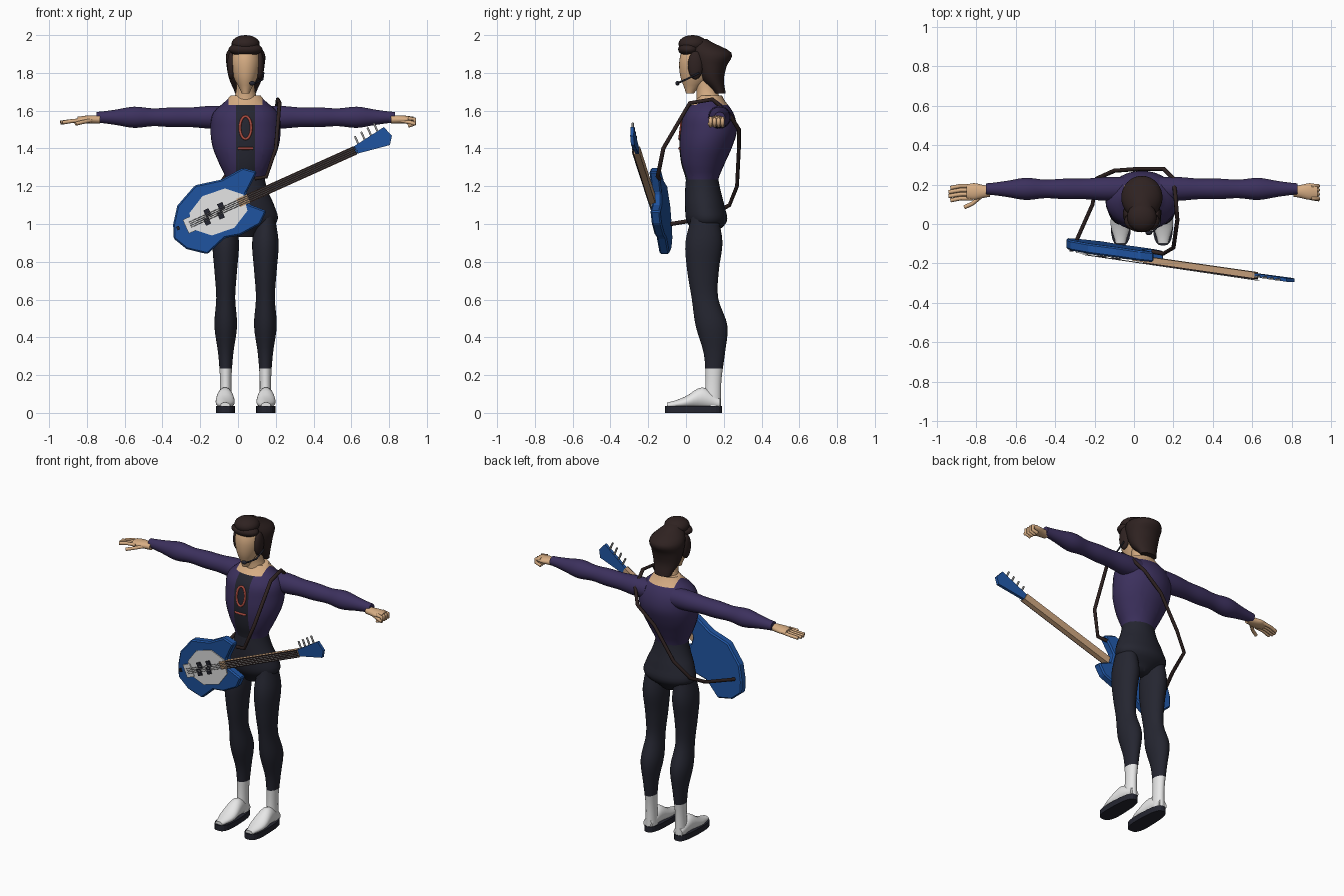
import bpy, bmesh
from math import sin, cos, pi, copysign
from mathutils import Vector

if "Cube" in bpy.data.objects:
    bpy.data.objects.remove(bpy.data.objects["Cube"])

MIDDLE = 0.04  # the figure stands a little off centre


def material(name, red, green, blue):
    colour = (red, green, blue, 1)
    mat = bpy.data.materials.new(name)
    mat.use_nodes = True
    mat.diffuse_color = colour
    mat.node_tree.nodes["Principled BSDF"].inputs["Base Color"].default_value = colour
    return mat


PURPLE = material("purple cloth", 0.045, 0.03, 0.11)
BLACK = material("black cloth", 0.018, 0.019, 0.03)
SKIN = material("skin", 0.68, 0.42, 0.23)
WHITE = material("white", 0.8, 0.8, 0.8)
BROWN = material("dark brown", 0.028, 0.016, 0.015)
BLUE = material("blue lacquer", 0.014, 0.09, 0.36)
RED = material("red print", 0.4, 0.07, 0.05)
WOOD = material("neck wood", 0.55, 0.34, 0.19)
GREY = material("grey metal", 0.33, 0.33, 0.33)


def finish(name, bm, materials, smooth=True, rule=None):
    bmesh.ops.recalc_face_normals(bm, faces=bm.faces)
    if rule:
        for face in bm.faces:
            face.material_index = rule(face.calc_center_median())
    mesh = bpy.data.meshes.new(name)
    bm.to_mesh(mesh)
    bm.free()
    obj = bpy.data.objects.new(name, mesh)
    bpy.context.collection.objects.link(obj)
    for mat in materials:
        mesh.materials.append(mat)
    if smooth:
        bpy.ops.object.select_all(action="DESELECT")
        obj.select_set(True)
        bpy.context.view_layer.objects.active = obj
        bpy.ops.object.shade_smooth_by_angle(angle=0.9)
    return obj


def bridge(bm, lower, upper):
    for i in range(len(lower)):
        bm.faces.new((lower[i - 1], lower[i], upper[i], upper[i - 1]))


def blend(column, i, t):
    """Smooth value a fraction t after station i."""
    last = len(column) - 1
    before, here, there, after = (column[min(max(i + step, 0), last)] for step in (-1, 0, 1, 2))
    ease = t * t * (3 - 2 * t)
    leave, arrive = (there - before) / 2, (after - here) / 2
    return here + ease * (there - here) + t * (1 - t) * ((1 - t) * leave - t * arrive) \
        - ease * 0 * here


def loft(name, span, centre_u, half_u, centre_v, half_v, materials,
         axis="z", sides=32, rule=None, cuts=()):
    """Skin ellipses at evenly spaced stations along an axis."""
    gaps = len(half_u) - 1
    columns = [c if isinstance(c, list) else [c] * len(half_u)
               for c in (centre_u, half_u, centre_v, half_v)]
    bm = bmesh.new()
    loops = []
    steps = [(i, t / 4) for i in range(gaps) for t in range(4)] + [(gaps, 0)]
    for i, t in steps:
        place = span[0] + (span[1] - span[0]) * (i + t) / gaps
        cu, ru, cv, rv = (blend(column, i, t) for column in columns)
        loop = []
        for j in range(sides):
            angle = 2 * pi * j / sides
            u, v = cu + ru * cos(angle), cv + rv * sin(angle)
            point = {"x": (place, u, v), "y": (u, place, v), "z": (u, v, place)}[axis]
            loop.append(bm.verts.new(point))
        if loops:
            bridge(bm, loops[-1], loop)
        loops.append(loop)
    bm.faces.new(loops[0])
    bm.faces.new(loops[-1])
    for point, normal in cuts:
        bmesh.ops.bisect_plane(bm, geom=bm.verts[:] + bm.edges[:] + bm.faces[:],
                               plane_co=point, plane_no=normal)
    return finish(name, bm, materials, rule=rule)


def prism(name, outline, offset, mat):
    bm = bmesh.new()
    near = [bm.verts.new(p) for p in outline]
    far = [bm.verts.new(Vector(p) + Vector(offset)) for p in outline]
    bridge(bm, near, far)
    bm.faces.new(near)
    bm.faces.new(far)
    return finish(name, bm, [mat], smooth=False)


def wire(name, paths, radius, mat, cyclic=False, roundness=2):
    curve = bpy.data.curves.new(name, "CURVE")
    curve.dimensions = "3D"
    curve.bevel_depth = radius
    curve.bevel_resolution = roundness
    curve.use_fill_caps = True
    for path in paths:
        spline = curve.splines.new("POLY")
        spline.points.add(len(path) - 1)
        for point, place in zip(spline.points, path):
            point.co = (*place, 1)
        spline.use_cyclic_u = cyclic
    curve.materials.append(mat)
    bpy.context.collection.objects.link(bpy.data.objects.new(name, curve))


def ball(name, place, size, mat):
    bm = bmesh.new()
    bmesh.ops.create_uvsphere(bm, u_segments=20, v_segments=12, radius=1)
    bmesh.ops.scale(bm, vec=size, verts=bm.verts)
    bmesh.ops.translate(bm, vec=place, verts=bm.verts)
    finish(name, bm, [mat])


# Jacket with open front, shirt strip and bare neckline
STRIP, COLLAR, NECKLINE = 0.05, 0.09, 1.63


def jacket_rule(point):
    aside = abs(point.x - MIDDLE)
    if point.z > NECKLINE and aside < COLLAR:
        return 2
    return int(aside < STRIP and point.y < 0.1)


jacket = loft("jacket", (1.23, 1.68), MIDDLE, [0.1, 0.14, 0.175, 0.185, 0.17, 0.08],
              [0.085, 0.09, 0.105, 0.12, 0.12, 0.13], [0.085, 0.115, 0.14, 0.15, 0.13, 0.06],
              [PURPLE, BLACK, SKIN], rule=jacket_rule,
              cuts=[((MIDDLE + aside, 0, 0), (1, 0, 0)) for aside in (-COLLAR, -STRIP, STRIP, COLLAR)]
              + [((0, 0, NECKLINE), (0, 0, 1))])

# Shirt print hugging the chest
bpy.context.view_layer.update()


def on_chest(aside, height):
    return jacket.ray_cast((MIDDLE + aside, -1, height), (0, 1, 0))[1]


turn = [2 * pi * i / 24 for i in range(24)]
wire("shirt_ring", [[on_chest(0.03 * cos(a), 1.51 + 0.06 * sin(a)) for a in turn]],
     0.007, RED, cyclic=True)
wire("shirt_bar", [[on_chest(aside, 1.4) for aside in (-0.04, 0, 0.04)]], 0.007, RED)

# Trouser hips
loft("hips", (1.25, 0.93), MIDDLE, [0.1, 0.12, 0.155, 0.165, 0.05],
     [0.085, 0.09, 0.1, 0.11, 0.1], [0.085, 0.095, 0.105, 0.105, 0.04], [BLACK])

for s, side in ((1, "left"), (-1, "right")):
    # Leg with boot shaft, deeper than it is wide
    girth = [0.05, 0.07, 0.06, 0.05, 0.06, 0.04, 0.03, 0.033]
    hem = 0.235
    loft(side + "_leg", (1.05, 0.02), MIDDLE + s * 0.105, girth,
         [0.1, 0.095, 0.09, 0.1, 0.135, 0.15, 0.145, 0.14], [1.4 * g for g in girth],
         [BLACK, WHITE], rule=lambda point: int(point.z < hem), cuts=[((0, 0, hem), (0, 0, 1))])
    # Shoe on a flat sole
    loft(side + "_shoe", (0.18, -0.1), MIDDLE + s * 0.108, [0.03, 0.042, 0.05, 0.025],
         [0.05, 0.08, 0.055, 0.04], [0.03, 0.055, 0.03, 0.015], [WHITE], axis="y")
    sole = []
    for a in turn:
        across, length = (copysign(abs(f(a)) ** 0.7, f(a)) for f in (sin, cos))
        sole.append((MIDDLE + s * 0.107 + (0.05 - 0.005 * length) * across, 0.04 + 0.15 * length, 0))
    prism(side + "_sole", sole, (0, 0, 0.036), BLACK)
    # Sleeve and palm
    sleeve = [0.06, 0.06, 0.052, 0.052, 0.047, 0.056, 0.04, 0.028]
    loft(side + "_sleeve", [MIDDLE + s * x for x in (0.09, 0.79)], 0.178, sleeve,
         1.565, sleeve, [PURPLE], axis="x")
    loft(side + "_palm", [MIDDLE + s * x for x in (0.77, 0.89)], 0.165, [0.027, 0.034, 0.042, 0.036],
         1.553, [0.022, 0.022, 0.02, 0.015], [SKIN], axis="x")
    # The left hand is closed, the right one open
    fingers = []
    for i in range(4):
        y = 0.13 + 0.021 * i
        if s > 0:
            fingers.append([(0.86, y, 1.56), (0.895, y, 1.555), (0.895, y, 1.53), (0.86, y, 1.52)])
        else:
            tip = 0.985 - 0.01 * abs(i - 1.5)
            fingers.append([(0.86, y, 1.55), (0.92, y, 1.545), (tip, y - 0.01, 1.537)])
    spread = 0.02 if s > 0 else 0.06
    fingers.append([(0.81, 0.145, 1.55), (0.86, 0.145 - 0.7 * spread, 1.54), (0.9, 0.145 - spread, 1.53)])
    wire(side + "_fingers", [[(MIDDLE + s * x, y, z) for x, y, z in path] for path in fingers], 0.0105, SKIN)
    ball(side + "_sideburn", (MIDDLE + s * 0.075, 0.05, 1.84), (0.022, 0.04, 0.075), BROWN)

# Neck, head and hair
loft("neck", (1.63, 1.78), MIDDLE, [0.07, 0.05, 0.047], [0.125, 0.11, 0.095], [0.07, 0.055, 0.055], [SKIN])
loft("head", (1.69, 1.96), MIDDLE, [0.02, 0.065, 0.08, 0.05],
     [0.02, 0.055, 0.065, 0.06], [0.02, 0.085, 0.1, 0.07], [SKIN])
loft("back_hair", (1.69, 1.98), MIDDLE, [0.055, 0.085, 0.1, 0.1, 0.04],
     [0.18, 0.14, 0.13, 0.13, 0.06], [0.03, 0.06, 0.085, 0.11, 0.05], [BROWN])
ball("hair_quiff", (MIDDLE, 0.035, 1.953), (0.075, 0.075, 0.047), BROWN)
ball("hair_roll", (MIDDLE, 0.015, 1.925), (0.09, 0.057, 0.036), BROWN)

# Headset microphone
tip = (0.075, -0.045, 1.745)
wire("headset_arm", [[(0.135, 0.07, 1.8), (0.13, 0, 1.765), (0.1, -0.035, 1.75), tip]], 0.005, BLACK)
ball("headset_microphone", tip, (0.017, 0.011, 0.012), BLACK)


# Guitar parts lie on a slanted plane: u runs up the neck, v across it
def slant(u, v, depth):
    return (0.01 + 0.91 * u - 0.41 * v, depth - 0.175 - 0.13 * u, 1.115 + 0.41 * u + 0.91 * v)


def slab(name, outline, front, back, mat):
    return prism(name, [slant(u, v, front) for u, v in outline], (0, back - front, 0), mat)


def block(name, u, v, length, width, front, back, mat):
    corners = ((-1, -1), (1, -1), (1, 1), (-1, 1))
    slab(name, [(u + a * length / 2, v + b * width / 2) for a, b in corners], front, back, mat)


body = slab("guitar_body", [
    (0.15, 0.11), (0.09, 0.16), (-0.04, 0.15), (-0.18, 0.18), (-0.31, 0.12), (-0.37, 0.04),
    (-0.4, -0.03), (-0.36, -0.11), (-0.27, -0.18), (-0.15, -0.14), (-0.07, -0.16), (0.05, -0.15),
    (0.11, -0.1), (0.04, -0.03), (0.05, 0.03)], 0, 0.052, BLUE)
bevel = body.modifiers.new("edge", "BEVEL")
bevel.width, bevel.segments = 0.008, 1
slab("pickguard", [(0.165 * cos(a) - 0.125, 0.115 * sin(a)) for a in turn[1::3]], -0.006, 0.002, WHITE)
block("guitar_neck", 0.33, 0, 0.68, 0.048, -0.012, 0.018, WOOD)
block("fretboard", 0.36, 0, 0.62, 0.046, -0.018, -0.011, BROWN)
slab("headstock", [(0.66, 0.02), (0.86, 0.05), (0.88, -0.01), (0.85, -0.05), (0.67, -0.02)],
     -0.006, 0.012, BLUE)
block("bridge", -0.285, 0, 0.06, 0.08, -0.012, 0.002, WHITE)
block("volume_knob", -0.355, 0.01, 0.015, 0.02, -0.01, 0.002, BLACK)
for u in (-0.19, -0.11):
    for d in (-1, 1):
        block("pickup", u + d * 0.01, d * 0.02, 0.03, 0.04, -0.016, 0, BLACK)
wire("strings", [[slant(-0.29, lane, -0.018), slant(0.68, lane, -0.022)]
                 for lane in (-0.015, -0.005, 0.005, 0.015)], 0.0016, GREY, roundness=0)
wire("tuning_pegs", [[slant(0.7 + 0.04 * i, 0.02, 0), slant(0.7 + 0.04 * i, 0.07 + 0.007 * i, 0)]
                     for i in range(4)], 0.006, GREY, roundness=1)

# Shoulder strap
wire("strap", [[(0.09, -0.14, 1.24), (0.15, -0.15, 1.25), (0.2, -0.12, 1.4), (0.22, 0.02, 1.64),
                (0.21, 0.14, 1.66), (0.2, 0.23, 1.58), (0.15, 0.28, 1.5), (0.03, 0.28, 1.4),
                (-0.1, 0.27, 1.2), (-0.19, 0.23, 1.1), (-0.21, 0.1, 1.03), (-0.29, -0.08, 1)]],
     0.011, BROWN, roundness=1)
